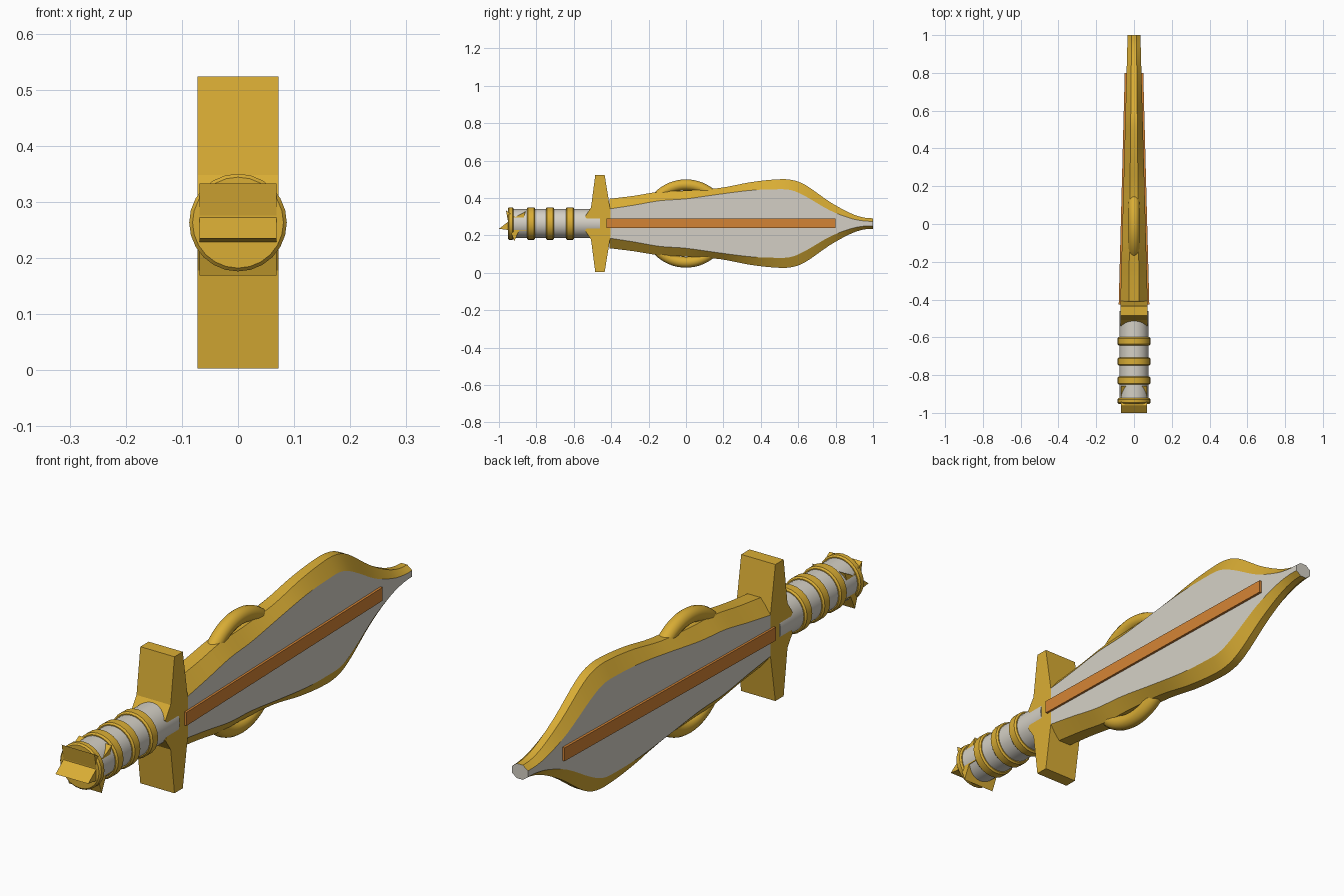
import bpy, bmesh, math
from mathutils import Matrix

if "Cube" in bpy.data.objects:
    bpy.data.objects.remove(bpy.data.objects["Cube"])

ZC = 0.263  # height of the long axis


def material(name, rgb):
    m = bpy.data.materials.new(name)
    m.diffuse_color = (*rgb, 1)
    m.use_nodes = True
    m.node_tree.nodes["Principled BSDF"].inputs["Base Color"].default_value = m.diffuse_color
    return m


GOLD = material("gold", (0.70, 0.42, 0.035))
WHITE = material("pale_metal", (0.66, 0.63, 0.56))
ORANGE = material("orange", (0.66, 0.23, 0.035))


def finish(bm, name, mats, smooth=None):
    bmesh.ops.recalc_face_normals(bm, faces=bm.faces[:])
    me = bpy.data.meshes.new(name)
    bm.to_mesh(me)
    bm.free()
    for m in mats:
        me.materials.append(m)
    ob = bpy.data.objects.new(name, me)
    bpy.context.collection.objects.link(ob)
    if smooth:
        bpy.ops.object.select_all(action='DESELECT')
        ob.select_set(True)
        bpy.context.view_layer.objects.active = ob
        bpy.ops.object.shade_smooth_by_angle(angle=math.radians(smooth))
    return ob


def extrude_x(name, pts, half, mat):
    """Prism from a (y, z) outline, centred on x = 0."""
    bm = bmesh.new()
    a = [bm.verts.new((-half, y, z)) for y, z in pts]
    b = [bm.verts.new((half, y, z)) for y, z in pts]
    bm.faces.new(a)
    bm.faces.new(b[::-1])
    n = len(pts)
    for i in range(n):
        j = (i + 1) % n
        bm.faces.new((a[i], b[i], b[j], a[j]))
    return finish(bm, name, [mat])


def lathe_y(name, prof, mat, n=24):
    """Solid of revolution about the long axis from (radius, y) points."""
    bm = bmesh.new()
    rings = [[bm.verts.new((r * math.cos(2 * math.pi * k / n), y,
                            ZC + r * math.sin(2 * math.pi * k / n)))
              for k in range(n)] for r, y in prof]
    for p, q in zip(rings, rings[1:]):
        for k in range(n):
            j = (k + 1) % n
            bm.faces.new((p[k], p[j], q[j], q[k]))
    bm.faces.new(rings[0])
    bm.faces.new(rings[-1])
    return finish(bm, name, [mat], 35)


def catmull(p, steps=4):
    q = [p[0]] + p + [p[-1]]
    out = []
    for i in range(1, len(q) - 2):
        for s in range(steps):
            t = s / steps
            out.append([0.5 * (2 * b + (c - a) * t + (2 * a - 5 * b + 4 * c - d) * t * t
                               + (3 * b - a - 3 * c + d) * t ** 3)
                        for a, b, c, d in zip(q[i - 1], q[i], q[i + 1], q[i + 2])])
    return out + [list(p[-1])]


# Blade: octagonal sections, pale sides with gold bevelled edges
# stations: y, outer half height, pale panel half height
stations = [(-0.41, 0.132, 0.078), (-0.28, 0.148, 0.098), (-0.14, 0.170, 0.122),
            (0.0, 0.176, 0.132), (0.18, 0.190, 0.157), (0.34, 0.220, 0.177),
            (0.47, 0.235, 0.183), (0.56, 0.234, 0.179), (0.64, 0.205, 0.145),
            (0.77, 0.115, 0.070), (0.88, 0.055, 0.028), (0.95, 0.032, 0.014),
            (1.0, 0.028, 0.012)]
bm = bmesh.new()
rings = []
for y, ho, hi in catmull(stations):
    h = 0.072 - 0.038 * (y + 0.41) / 1.41
    e = 0.38 * h
    sec = [(h, -hi), (h, hi), (e, ho), (-e, ho), (-h, hi), (-h, -hi), (-e, -ho), (e, -ho)]
    rings.append([bm.verts.new((x, y, ZC + z)) for x, z in sec])
for p, q in zip(rings, rings[1:]):
    for k in range(8):
        j = (k + 1) % 8
        f = bm.faces.new((p[k], p[j], q[j], q[k]))
        f.material_index = 1 if k in (0, 4) else 0
bm.faces.new(rings[0])
bm.faces.new(rings[-1]).material_index = 1
finish(bm, "blade", [GOLD, WHITE], 20)

# Tapered stripe running through the blade
bm = bmesh.new()
bmesh.ops.create_cube(bm, size=1)
for v in bm.verts:
    far = v.co.y > 0
    v.co = ((0.049 if far else 0.081) * (1 if v.co.x > 0 else -1),
            0.80 if far else -0.425, 0.265 + 0.051 * v.co.z)
finish(bm, "blade_stripe", [ORANGE])

# Round loop whose top and bottom stand out from the blade edges
bm = bmesh.new()
NU, NV = 64, 16
vs = []
for i in range(NU):
    a = 2 * math.pi * i / NU
    row = []
    for k in range(NV):
        b = 2 * math.pi * k / NV
        r = 0.207 + 0.029 * math.cos(b)
        row.append(bm.verts.new((0.029 * math.sin(b), r * math.cos(a), ZC + r * math.sin(a))))
    vs.append(row)
for i in range(NU):
    for k in range(NV):
        i2, k2 = (i + 1) % NU, (k + 1) % NV
        bm.faces.new((vs[i][k], vs[i2][k], vs[i2][k2], vs[i][k2]))
finish(bm, "edge_loop", [GOLD], 40)

# Cross guard: half outline mirrored about the axis
half = [(-0.54, 0.038), (-0.508, 0.085), (-0.485, 0.26), (-0.435, 0.26), (-0.405, 0.075)]
pts = [(-0.51, ZC)] + [(y, ZC + h) for y, h in half] + [(y, ZC - h) for y, h in half[::-1]]
extrude_x("guard", pts, 0.072, GOLD)

# Grip and its raised bands
lathe_y("grip", [(0.077, -0.94), (0.077, -0.46)], WHITE, 32)
for i, (a, b) in enumerate([(-0.642, -0.599), (-0.749, -0.706), (-0.85, -0.807), (-0.952, -0.922)]):
    lathe_y(f"grip_band_{i + 1}", [(0.081, a), (0.087, a + 0.006), (0.087, b - 0.006), (0.081, b)], GOLD)

# Pommel: five-pointed star prism
star = []
for k in range(10):
    a = math.radians(195 + 36 * k)
    r = 0.089 if k % 2 == 0 else 0.04
    star.append((-0.914 + r * math.cos(a), 0.258 + r * math.sin(a)))
extrude_x("pommel_star", star, 0.069, GOLD)
